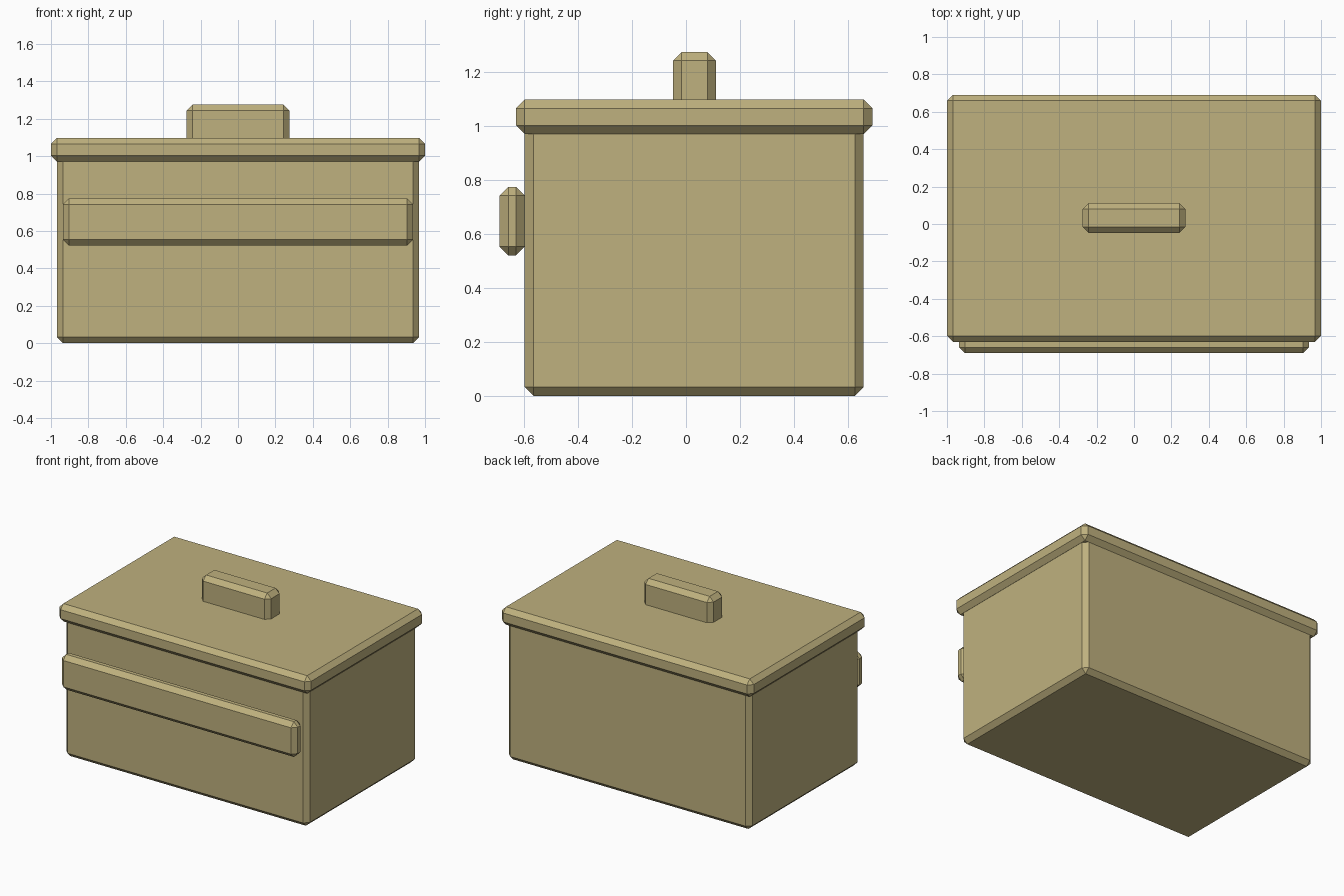
import bpy, bmesh

if "Cube" in bpy.data.objects:
    bpy.data.objects.remove(bpy.data.objects["Cube"])

BEVEL = 0.032

mat = bpy.data.materials.new("tan")
mat.diffuse_color = (0.52, 0.44, 0.21, 1)
mat.use_nodes = True
mat.node_tree.nodes["Principled BSDF"].inputs["Base Color"].default_value = mat.diffuse_color


def chamfered_box(name, x, y, z):
    """Box spanning the given (min, max) ranges with all edges chamfered."""
    bm = bmesh.new()
    bmesh.ops.create_cube(bm, size=1)
    for v in bm.verts:
        for i, (lo, hi) in enumerate((x, y, z)):
            v.co[i] = hi if v.co[i] > 0 else lo
    bmesh.ops.bevel(bm, geom=bm.edges[:], offset=BEVEL, segments=1,
                    affect='EDGES')
    bmesh.ops.recalc_face_normals(bm, faces=bm.faces[:])
    mesh = bpy.data.meshes.new(name)
    bm.to_mesh(mesh)
    bm.free()
    mesh.materials.append(mat)
    obj = bpy.data.objects.new(name, mesh)
    bpy.context.collection.objects.link(obj)
    return obj


# Main container; its top chamfer is hidden inside the lid
chamfered_box("box_body", (-0.967, 0.967), (-0.598, 0.659), (0, 1.002))
# Overhanging lid
chamfered_box("lid", (-1, 1), (-0.63, 0.691), (0.97, 1.098))
# Grip on the lid, sunk into it
chamfered_box("lid_handle", (-0.275, 0.275), (-0.048, 0.111), (1.066, 1.275))
# Horizontal bar across the front
chamfered_box("front_bar", (-0.936, 0.936), (-0.691, -0.598), (0.521, 0.774))
